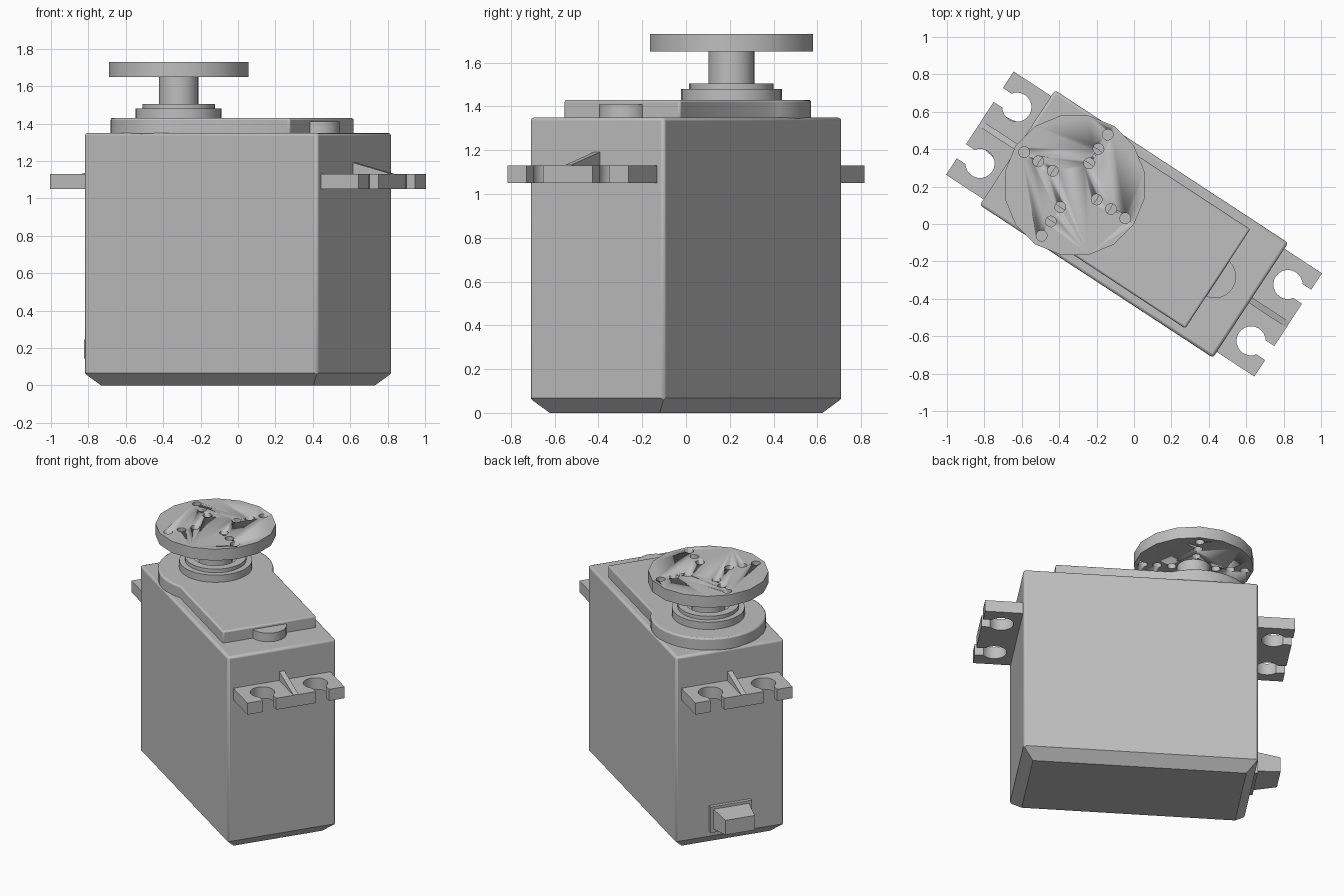
import bpy, bmesh, math
from math import radians, cos, sin, pi

if "Cube" in bpy.data.objects:
    bpy.data.objects.remove(bpy.data.objects["Cube"], do_unlink=True)

TURN = radians(-33.2)      # whole unit is turned about z
SHAFT = -0.379             # output shaft position along the body

grey = bpy.data.materials.new("light grey plastic")
grey.use_nodes = True
colour = (0.52, 0.52, 0.52, 1)
grey.diffuse_color = colour
grey.node_tree.nodes["Principled BSDF"].inputs["Base Color"].default_value = colour


def finish(name, bm, flip=False):
    """Turn a bmesh into a placed, shaded object."""
    bmesh.ops.recalc_face_normals(bm, faces=bm.faces)
    mesh = bpy.data.meshes.new(name)
    bm.to_mesh(mesh)
    bm.free()
    mesh.materials.append(grey)
    obj = bpy.data.objects.new(name, mesh)
    bpy.context.collection.objects.link(obj)
    obj.rotation_euler.z = TURN + (pi if flip else 0)
    bpy.ops.object.select_all(action='DESELECT')
    obj.select_set(True)
    bpy.context.view_layer.objects.active = obj
    bpy.ops.object.shade_smooth_by_angle(angle=radians(30))
    return obj


def arc(cx, cy, r, start, end, steps):
    angles = [radians(start + (end - start) * i / steps) for i in range(steps + 1)]
    return [(cx + r * cos(a), cy + r * sin(a)) for a in angles]


def add_prism(bm, points, z0, z1):
    bottom = bm.faces.new([bm.verts.new((x, y, z0)) for x, y in points])
    top = bmesh.ops.extrude_face_region(bm, geom=[bottom])["geom"]
    for v in top:
        if isinstance(v, bmesh.types.BMVert):
            v.co.z = z1


def prism(name, points, z0, z1, flip=False):
    bm = bmesh.new()
    add_prism(bm, points, z0, z1)
    return finish(name, bm, flip)


def rect(x0, x1, y):
    return [(x0, -y), (x1, -y), (x1, y), (x0, y)]


def soften(obj, width, angle):
    mod = obj.modifiers.new("soft edges", 'BEVEL')
    mod.width = width
    mod.segments = 2
    mod.limit_method = 'ANGLE'
    mod.angle_limit = radians(angle)


# Case with chamfered base
bm = bmesh.new()
add_prism(bm, rect(-0.745, 0.745, 0.367), 0, 1.35)
base_edges = [e for e in bm.edges if all(v.co.z < 0.01 for v in e.verts)]
bmesh.ops.bevel(bm, geom=base_edges, offset=0.067, segments=1, affect='EDGES')
soften(finish("case", bm), 0.015, 70)

# Raised lid, round around the shaft
lid = arc(SHAFT, 0, 0.365, 60, 300, 24) + [(0.535, -0.317), (0.535, 0.317)]
soften(prism("lid", lid, 1.34, 1.43), 0.01, 50)
prism("lid_tab", arc(0.515, 0, 0.115, -90, 90, 14), 1.34, 1.41)

# Stepped collar and shaft, turned from one profile
profile = [(0, 1.42), (0.23, 1.42), (0.23, 1.48), (0.193, 1.48), (0.193, 1.505),
           (0.14, 1.505), (0.14, 1.47), (0.105, 1.47), (0.105, 1.66), (0, 1.66)]
bm = bmesh.new()
ring = [bm.verts.new((r, 0, z)) for r, z in profile]
edges = [bm.edges.new(pair) for pair in zip(ring, ring[1:])]
bmesh.ops.spin(bm, geom=ring + edges, cent=(0, 0, 0), axis=(0, 0, 1),
               angle=2 * pi, steps=32, use_merge=True)
bmesh.ops.remove_doubles(bm, verts=bm.verts, dist=0.0001)
bmesh.ops.translate(bm, verts=bm.verts, vec=(SHAFT, 0, 0))
finish("shaft_and_collar", bm)

# Disc horn with four rows of through holes
facet = 360 / 16
phase = facet / 2 + 33.2
horn = prism("horn_disc", arc(SHAFT, 0, 0.38, phase, phase + 360, 16)[:-1], 1.65, 1.73)
bm = bmesh.new()
for quarter in range(4):
    for r in (0.14, 0.232, 0.323):
        a = quarter * pi / 2
        hole = arc(SHAFT + r * cos(a), r * sin(a), 0.029, 0, 360, 14)[:-1]
        add_prism(bm, hole, 1.6, 1.8)
cutter = finish("horn_hole_cutter", bm)
cutter.hide_render = True
cutter.hide_set(True)
cutter.display_type = 'WIRE'
cut = horn.modifiers.new("holes", 'BOOLEAN')
cut.operation = 'DIFFERENCE'
cut.solver = 'EXACT'
cut.object = cutter

# Mounting lugs with open slots, and a stiffening rib on each
END = 0.985
outline = [(0.72, -0.33), (END, -0.33)]
for y in (-0.18, 0.18):
    outline += [(END, y - 0.045)] + arc(0.866, y, 0.078, -35, -325, 20) + [(END, y + 0.045)]
outline += [(END, 0.33), (0.72, 0.33)]

for side, flip in (("right", False), ("left", True)):
    prism(side + "_mounting_lug", outline, 1.05, 1.13, flip)
    bm = bmesh.new()
    tri = [bm.verts.new((x, -0.017, z)) for x, z in ((0.73, 1.12), (END, 1.12), (END, 1.132), (0.73, 1.195))]
    side_face = bm.faces.new(tri)
    moved = bmesh.ops.extrude_face_region(bm, geom=[side_face])["geom"]
    bmesh.ops.translate(bm, vec=(0, 0.034, 0),
                        verts=[v for v in moved if isinstance(v, bmesh.types.BMVert)])
    finish(side + "_lug_rib", bm, flip)

# Cable exit: flange and tapered boot on the shaft end
prism("cable_flange", rect(-0.77, -0.73, 0.14), 0.10, 0.28)
bm = bmesh.new()
add_prism(bm, rect(-0.92, -0.74, 0.125), 0.12, 0.265)
for v in bm.verts:
    if v.co.x < -0.9:
        v.co.y *= 0.8
        v.co.z = 0.195 + (v.co.z - 0.1925) * 0.7
finish("cable_boot", bm)
